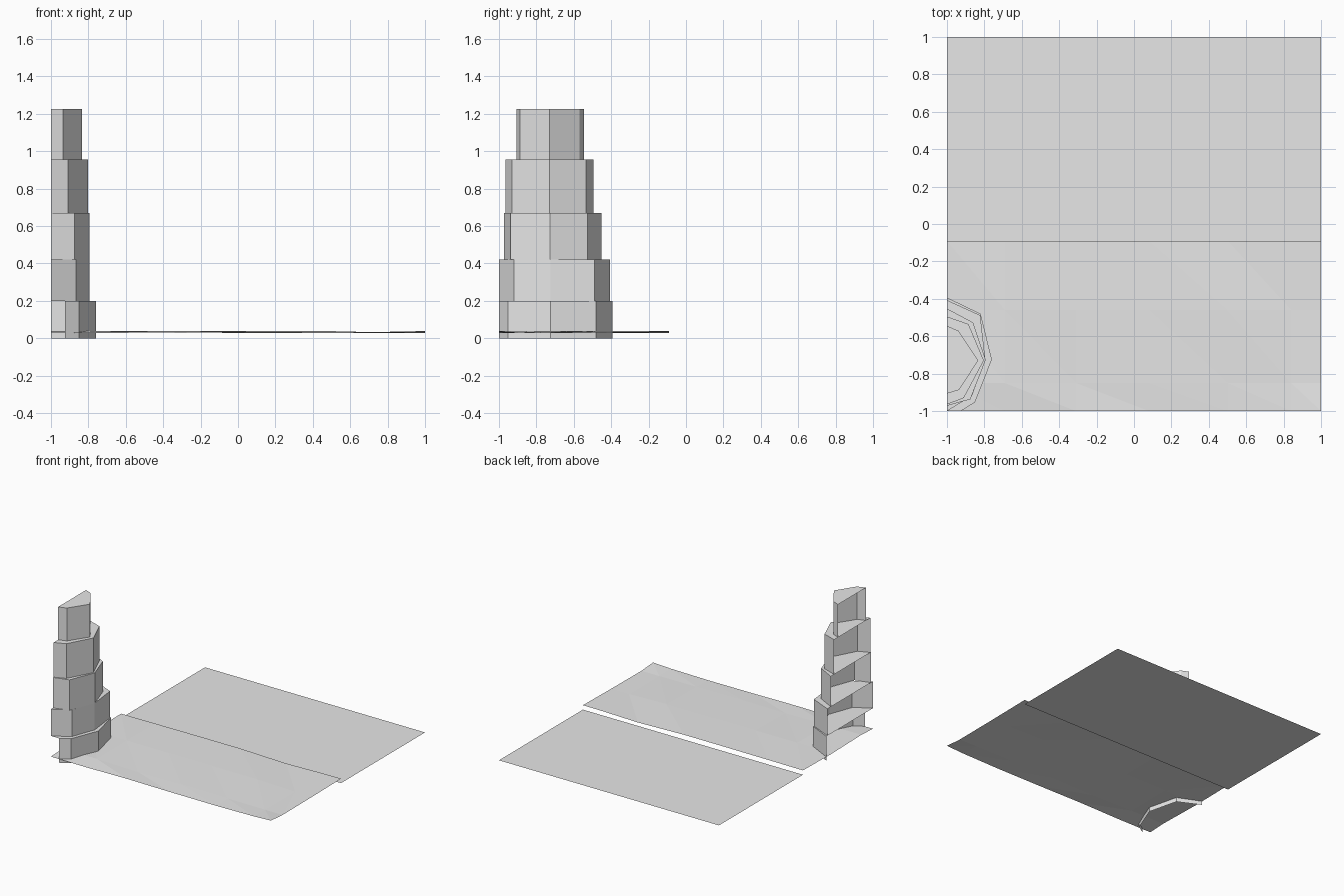
import bpy, bmesh, random

if "Cube" in bpy.data.objects:
    bpy.data.objects.remove(bpy.data.objects["Cube"])

random.seed(4)

grey = bpy.data.materials.new("plain grey")
grey.diffuse_color = (0.8, 0.8, 0.8, 1)
grey.use_nodes = True
grey.node_tree.nodes["Principled BSDF"].inputs["Base Color"].default_value = grey.diffuse_color


def finish(bm, name):
    mesh = bpy.data.meshes.new(name)
    bm.to_mesh(mesh)
    bm.free()
    mesh.materials.append(grey)
    obj = bpy.data.objects.new(name, mesh)
    bpy.context.collection.objects.link(obj)
    return obj


# flat ground at the back
EDGE = -0.09
bm = bmesh.new()
bm.faces.new([bm.verts.new(p) for p in
              ((-1, EDGE, 0), (1, EDGE, 0), (1, 1, 0), (-1, 1, 0))])
finish(bm, "back_ground")

# gently rippled faceted sheet at the front
xs = (-1, -0.69, -0.31, 0.08, 0.50, 0.84, 1)
ys = (-1, -0.85, -0.46, EDGE)
bm = bmesh.new()
grid = [[bm.verts.new((x, y, random.uniform(0.027, 0.041))) for x in xs] for y in ys]
for j in range(len(ys) - 1):
    for i in range(len(xs) - 1):
        a, b = grid[j][i], grid[j][i + 1]
        c, d = grid[j + 1][i + 1], grid[j + 1][i]
        bm.faces.new((a, b, d))
        bm.faces.new((b, c, d))
finish(bm, "rippled_sheet")

# stepped rock column: outline of each tier from front to back, open at the cut side
tiers = [
    (0.00, 0.20, [(-0.925, -1), (-0.85, -0.953), (-0.76, -0.725), (-0.82, -0.48), (-1, -0.393)]),
    (0.20, 0.42, [(-1, -1), (-0.867, -0.92), (-0.795, -0.725), (-0.822, -0.488), (-1, -0.407)]),
    (0.42, 0.67, [(-1, -0.972), (-0.875, -0.937), (-0.793, -0.727), (-0.86, -0.527), (-1, -0.452)]),
    (0.67, 0.955, [(-1, -0.965), (-0.91, -0.93), (-0.803, -0.73), (-0.885, -0.535), (-1, -0.495)]),
    (0.955, 1.225, [(-1, -0.907), (-0.935, -0.887), (-0.833, -0.73), (-0.94, -0.57), (-1, -0.545)]),
]
for n, (z0, z1, outline) in enumerate(tiers, 1):
    bm = bmesh.new()
    low = [bm.verts.new((x, y, z0)) for x, y in outline]
    high = [bm.verts.new((x, y, z1)) for x, y in outline]
    for i in range(len(outline) - 1):
        bm.faces.new((low[i], low[i + 1], high[i + 1], high[i]))
    # cap, squared off at the corner of the ground
    cap = list(high)
    if outline[0][0] > -1:
        cap.insert(0, bm.verts.new((-1, -1, z1)))
    bm.faces.new(cap)
    finish(bm, f"rock_tier_{n}")
